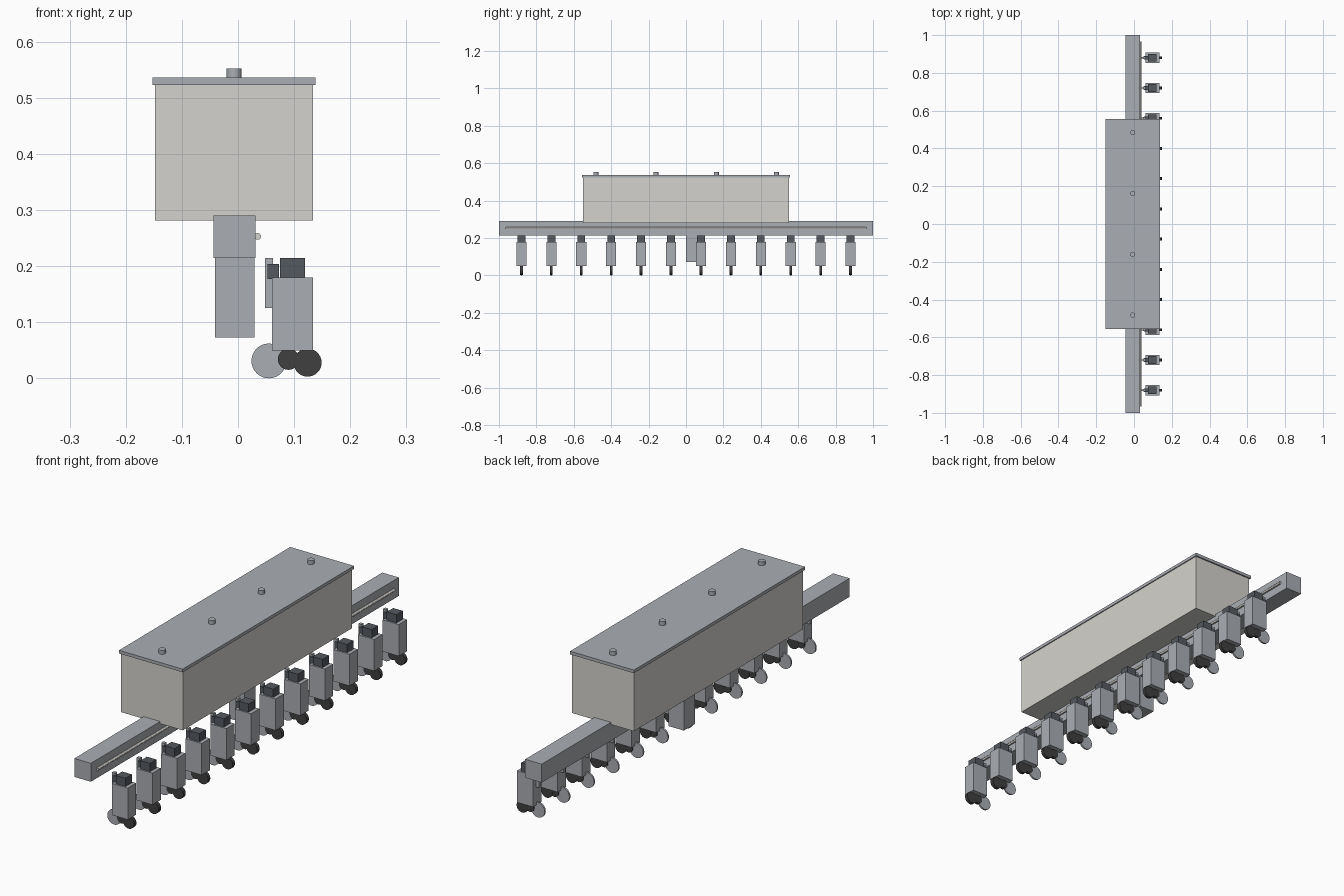
import bpy
import bmesh
from mathutils import Matrix, Vector

if "Cube" in bpy.data.objects:
    bpy.data.objects.remove(bpy.data.objects["Cube"])


def material(name, rgb):
    m = bpy.data.materials.new(name)
    m.diffuse_color = (*rgb, 1)
    m.use_nodes = True
    m.node_tree.nodes["Principled BSDF"].inputs["Base Color"].default_value = m.diffuse_color
    return m


METAL = material("metal", (0.40, 0.42, 0.45))
CREAM = material("cream", (0.66, 0.65, 0.61))
DARK = material("dark_metal", (0.09, 0.10, 0.115))
RUBBER = material("rubber", (0.05, 0.05, 0.05))


def finish(bm, name, mat, smooth=False):
    me = bpy.data.meshes.new(name)
    bm.to_mesh(me)
    bm.free()
    ob = bpy.data.objects.new(name, me)
    bpy.context.collection.objects.link(ob)
    me.materials.append(mat)
    if smooth:
        bpy.ops.object.select_all(action='DESELECT')
        ob.select_set(True)
        bpy.context.view_layer.objects.active = ob
        bpy.ops.object.shade_smooth_by_angle()
    return ob


def box(name, x, y, z, mat):
    """Box from (min, max) ranges."""
    bm = bmesh.new()
    bmesh.ops.create_cube(bm, size=1)
    bmesh.ops.scale(bm, vec=[r[1] - r[0] for r in (x, y, z)], verts=bm.verts)
    bmesh.ops.translate(bm, vec=[sum(r) / 2 for r in (x, y, z)], verts=bm.verts)
    return finish(bm, name, mat)


def cylinder(name, centre, radius, depth, mat, axis='Y', sides=32):
    bm = bmesh.new()
    bmesh.ops.create_cone(bm, cap_ends=True, segments=sides, radius1=radius,
                          radius2=radius, depth=depth)
    if axis == 'Y':
        bmesh.ops.rotate(bm, cent=(0, 0, 0), verts=bm.verts,
                         matrix=Matrix.Rotation(1.5707963, 3, 'X'))
    bmesh.ops.translate(bm, vec=Vector(centre), verts=bm.verts)
    return finish(bm, name, mat, True)


# Seed hopper with lid and knobs
box("hopper", (-0.148, 0.134), (-0.55, 0.55), (0.281, 0.523), CREAM)
box("hopper_lid", (-0.152, 0.138), (-0.556, 0.556), (0.523, 0.536), METAL)
for i in range(4):
    cylinder(f"lid_knob_{i + 1}", (-0.007, -0.482 + i * 0.322, 0.543), 0.0135, 0.018,
             METAL, 'Z', 16)

# Toolbar, feed pipe and hitch post
box("toolbar", (-0.044, 0.031), (-1, 1), (0.214, 0.29), METAL)
cylinder("feed_pipe", (0.035, 0, 0.253), 0.006, 1.93, CREAM, sides=12)
box("hitch_post", (-0.041, 0.029), (0.0, 0.073), (0.073, 0.214), METAL)

# Twelve row units along the toolbar
for i in range(12):
    y = -0.88 + 0.16 * i
    n = i + 1

    def w(half):
        return (y - half, y + half)

    box(f"row_body_{n}", (0.061, 0.134), w(0.027), (0.05, 0.18), METAL)
    box(f"row_cap_{n}", (0.075, 0.119), w(0.021), (0.18, 0.214), DARK)
    box(f"row_arm_{n}", (0.053, 0.073), w(0.010), (0.177, 0.204), DARK)
    box(f"row_tube_{n}", (0.048, 0.062), w(0.007), (0.125, 0.214), METAL)
    cylinder(f"opener_disc_{n}", (0.055, y, 0.031), 0.031, 0.007, METAL)
    cylinder(f"gauge_wheel_{n}", (0.090, y, 0.034), 0.019, 0.014, RUBBER, sides=24)
    cylinder(f"press_wheel_{n}", (0.124, y, 0.028), 0.025, 0.015, RUBBER)
